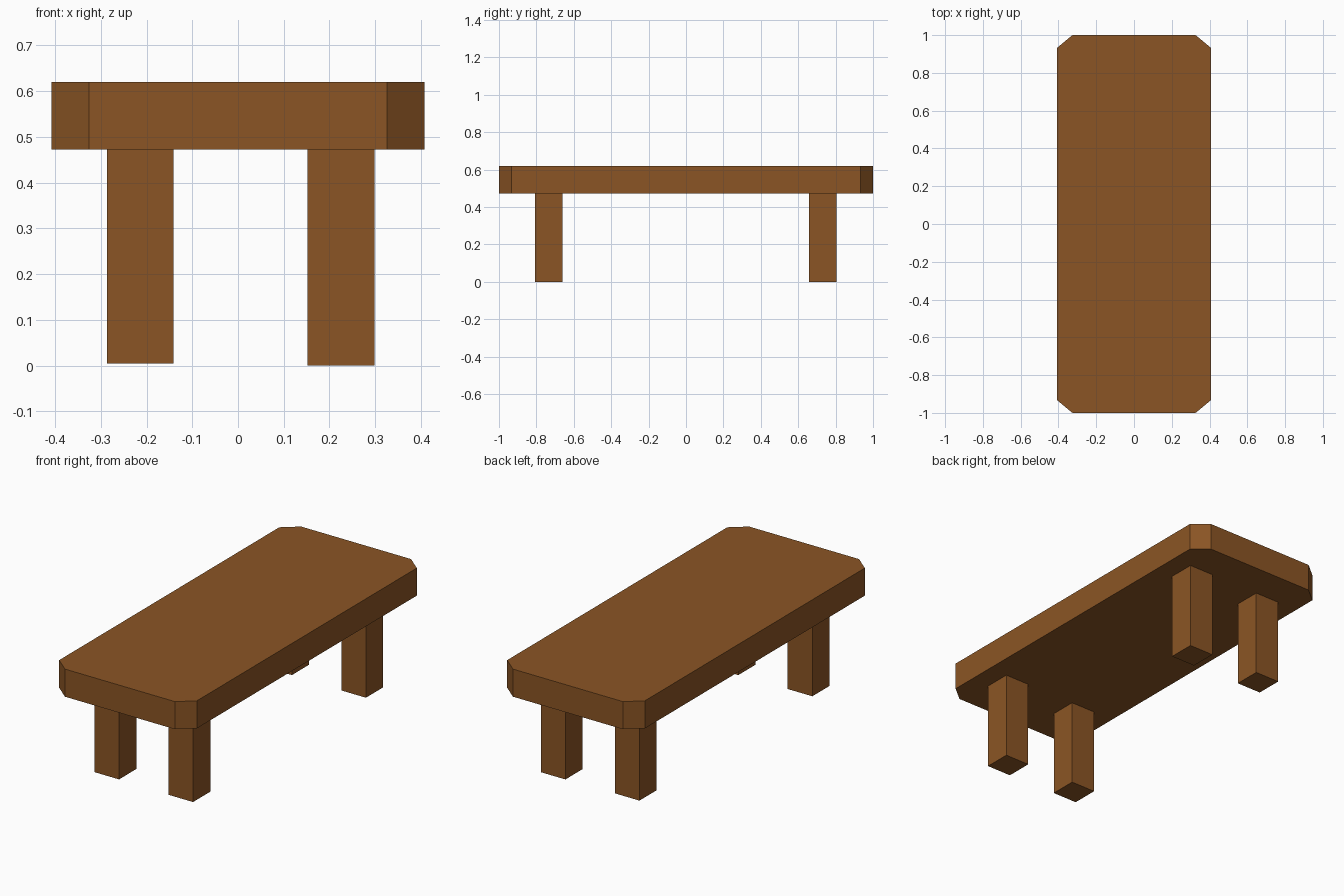
import bpy
import bmesh

cube = bpy.data.objects.get("Cube")
if cube:
    bpy.data.objects.remove(cube, do_unlink=True)

# Single brown wood colour
wood = bpy.data.materials.new("brown_wood")
wood.use_nodes = True
colour = (0.258, 0.091, 0.018, 1.0)
wood.diffuse_color = colour
wood.node_tree.nodes["Principled BSDF"].inputs["Base Color"].default_value = colour


def prism(name, outline, bottom, top):
    """Extrude a flat outline upward into a closed solid."""
    bm = bmesh.new()
    base = bm.faces.new([bm.verts.new((x, y, bottom)) for x, y in outline])
    raised = bmesh.ops.extrude_face_region(bm, geom=[base], use_keep_orig=True)
    verts = [v for v in raised["geom"] if isinstance(v, bmesh.types.BMVert)]
    bmesh.ops.translate(bm, verts=verts, vec=(0, 0, top - bottom))
    bmesh.ops.recalc_face_normals(bm, faces=bm.faces)
    mesh = bpy.data.meshes.new(name)
    bm.to_mesh(mesh)
    bm.free()
    mesh.materials.append(wood)
    obj = bpy.data.objects.new(name, mesh)
    bpy.context.collection.objects.link(obj)
    return obj


# Thick top with four clipped corners
half_x, half_y = 0.408, 1.0
cut_x, cut_y = 0.326, 0.932
underside, surface = 0.472, 0.62
corner = [(half_x, cut_y), (cut_x, half_y)]
outline = corner + [(-x, y) for x, y in reversed(corner)]
outline += [(-x, -y) for x, y in outline]
prism("table_top", outline, underside, surface)

# Four square legs, the right pair a touch shorter
half_leg = 0.073
for side, x, foot in (("left", 0.225, 0.0), ("right", -0.214, 0.004)):
    for end, y in (("front", -0.733), ("back", 0.731)):
        square = [(x + sx * half_leg, y + sy * half_leg)
                  for sx, sy in ((-1, -1), (1, -1), (1, 1), (-1, 1))]
        prism(f"{end}_{side}_leg", square, foot, underside)
